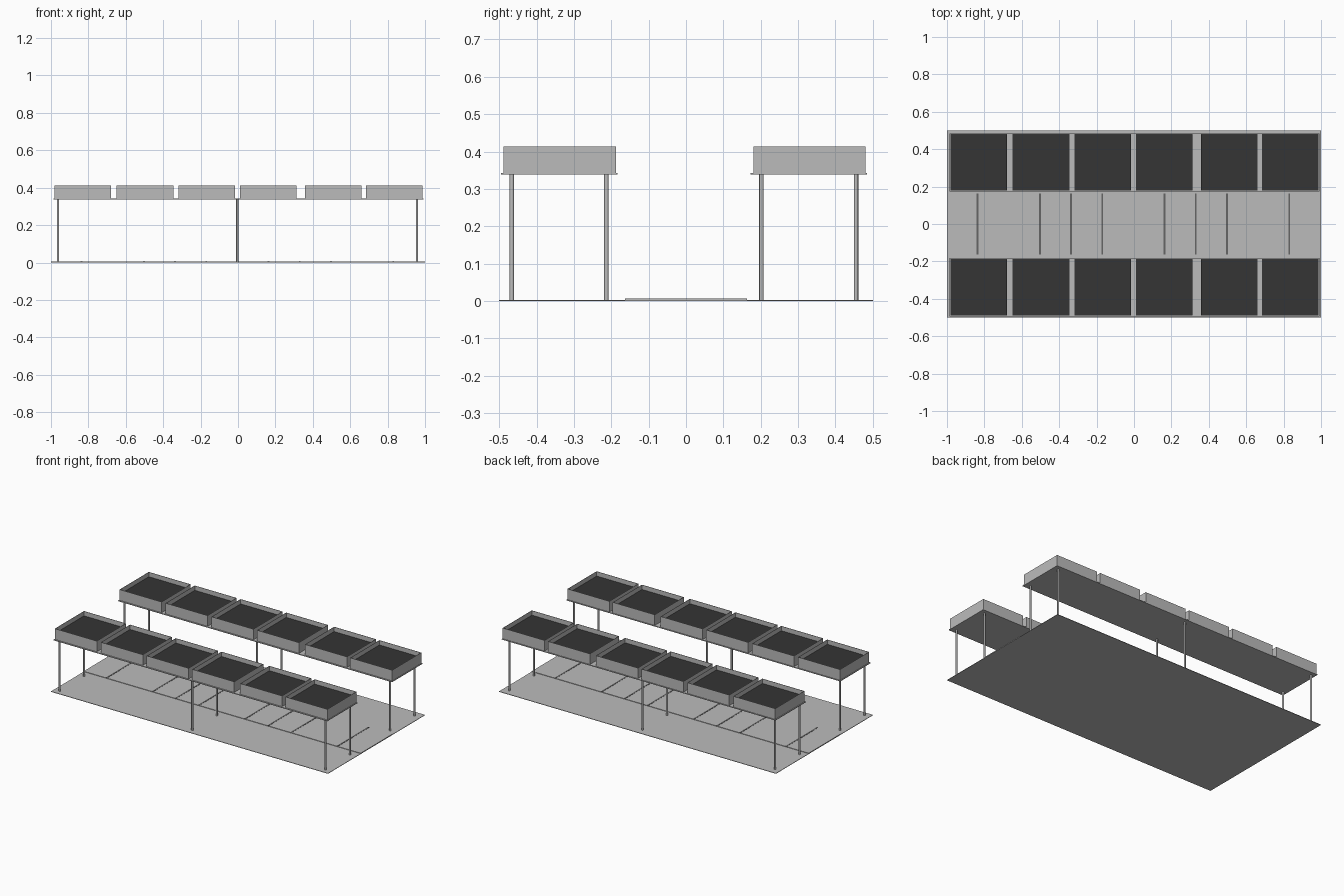
import bpy
import bmesh
from mathutils import Vector

cube = bpy.data.objects.get("Cube")
if cube:
    bpy.data.objects.remove(cube, do_unlink=True)


def make_material(name, value):
    mat = bpy.data.materials.new(name)
    mat.use_nodes = True
    colour = (value, value, value, 1)
    mat.diffuse_color = colour
    mat.node_tree.nodes["Principled BSDF"].inputs["Base Color"].default_value = colour
    return mat


grey = make_material("light grey", 0.5)
dark = make_material("dark soil", 0.035)
line = make_material("joint grey", 0.13)


def finish(name, bm, *mats):
    mesh = bpy.data.meshes.new(name)
    bm.to_mesh(mesh)
    bm.free()
    for mat in mats:
        mesh.materials.append(mat)
    obj = bpy.data.objects.new(name, mesh)
    bpy.context.collection.objects.link(obj)
    return obj


def box_bmesh(low, high):
    bm = bmesh.new()
    bmesh.ops.create_cube(bm, size=1)
    low, high = Vector(low), Vector(high)
    bmesh.ops.scale(bm, vec=high - low, verts=bm.verts)
    bmesh.ops.translate(bm, vec=(low + high) / 2, verts=bm.verts)
    return bm


def box(name, low, high, mat):
    return finish(name, box_bmesh(low, high), mat)


def planter(name, low, high):
    """Thin-walled open tray whose sunken floor is soil."""
    bm = box_bmesh(low, high)
    top = max(bm.faces, key=lambda f: f.calc_center_median().z)
    bmesh.ops.inset_region(bm, faces=[top], thickness=0.003)
    soil = bmesh.ops.extrude_discrete_faces(bm, faces=[top])["faces"][0]
    bmesh.ops.translate(bm, vec=(0, 0, -0.03), verts=soil.verts)
    soil.material_index = 1
    return finish(name, bm, grey, dark)


def post(name, x, y):
    bm = bmesh.new()
    bmesh.ops.create_cone(bm, cap_ends=True, segments=12, radius1=0.006,
                          radius2=0.006, depth=SHELF_Z - GROUND_Z)
    bmesh.ops.translate(bm, vec=(x, y, (SHELF_Z + GROUND_Z) / 2), verts=bm.verts)
    for face in bm.faces:
        face.smooth = abs(face.normal.z) < 0.5
    obj = finish(name, bm, grey)
    for edge in obj.data.edges:
        verts = [obj.data.vertices[i].co.z for i in edge.vertices]
        edge.use_edge_sharp = abs(verts[0] - verts[1]) < 0.001
    return obj


GROUND_Z, SHELF_Z, TRAY_Z, TOP_Z = 0.003, 0.338, 0.343, 0.413

# Ground plate and raised central walkway with cross joints
box("ground", (-1, -0.5, 0), (1, 0.5, GROUND_Z), grey)
box("walkway", (-1, -0.163, GROUND_Z), (1, 0.163, 0.006), grey)
for step in (-5, -3, -2, -1, 1, 2, 3, 5):
    x = step / 6 - 0.003
    box("walkway_joint", (x - 0.005, -0.163, 0.006), (x + 0.005, 0.163, 0.007), line)

# Two raised rows, each with a shelf, six posts and six planters
tray_starts = (-0.981, -0.649, -0.318, 0.011, 0.357, 0.684)
for row, y in (("front", -0.491), ("back", 0.177)):
    box(row + "_shelf", (-0.986, y - 0.004, SHELF_Z), (0.991, y + 0.308, TRAY_Z), grey)
    for x in (-0.962, -0.004, 0.957):
        for offset in (0.025, 0.278):
            post(row + "_post", x, y + offset)
    for x in tray_starts:
        planter(row + "_planter", (x, y + 0.003, TRAY_Z), (x + 0.303, y + 0.304, TOP_Z))
